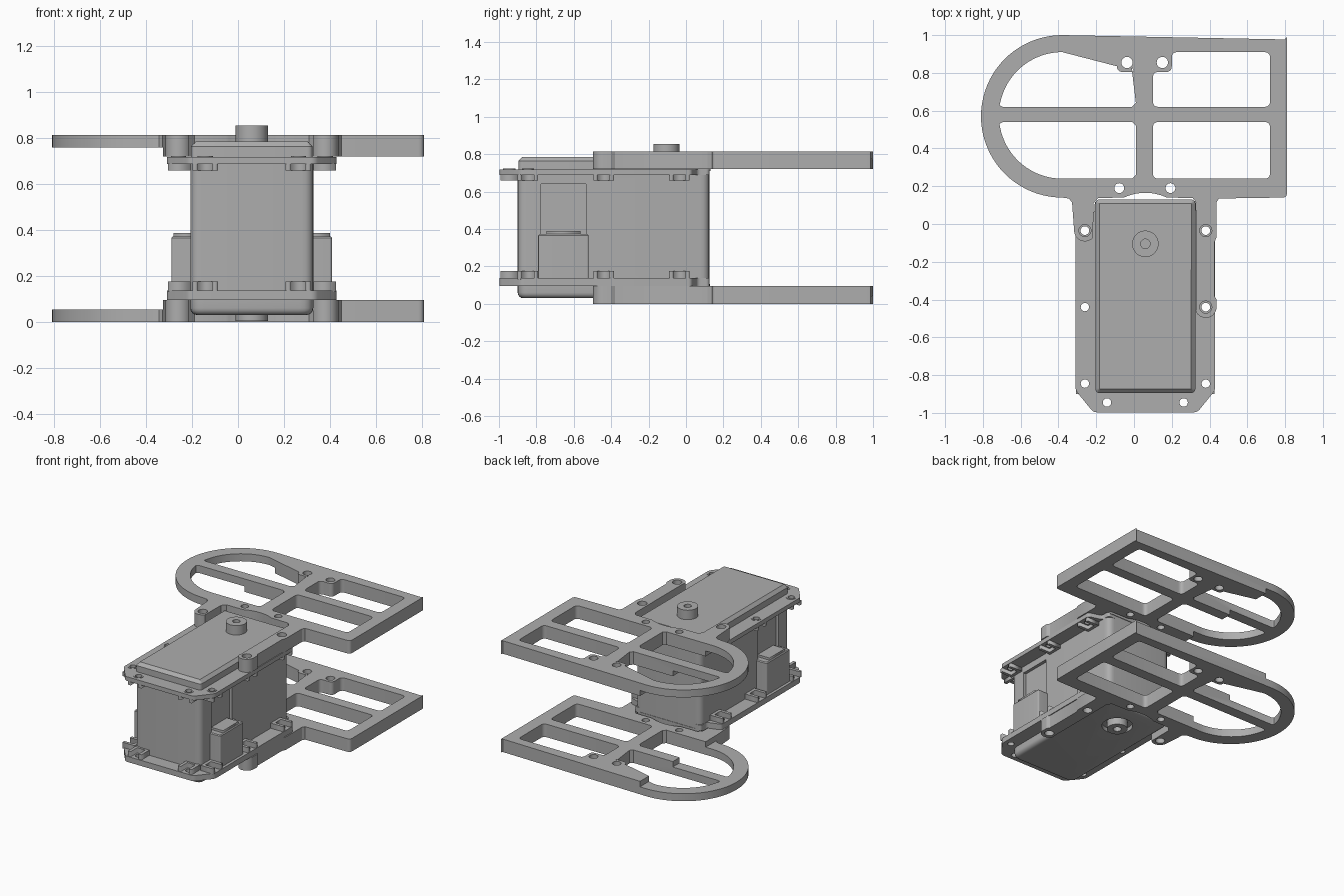
import bpy, bmesh
from math import radians, cos, sin
from mathutils import Vector

if "Cube" in bpy.data.objects:
    bpy.data.objects.remove(bpy.data.objects["Cube"], do_unlink=True)

grey = bpy.data.materials.new("plain_grey")
grey.use_nodes = True
grey.diffuse_color = (0.42, 0.42, 0.42, 1)
grey.node_tree.nodes["Principled BSDF"].inputs["Base Color"].default_value = grey.diffuse_color
MID = 0.06                       # centre line of the actuator
AXIS = (MID, -0.105)             # output shaft


def arc(cx, cy, r, a0, a1, n=24):
    return [(cx + r * cos(radians(a0 + (a1 - a0) * i / n)),
             cy + r * sin(radians(a0 + (a1 - a0) * i / n))) for i in range(n + 1)]


def circle(c, r, n=28):
    return arc(c[0], c[1], r, 0, 360, n)[:-1]


def fillet(pts, r, n=5):
    """Round every corner of a loop."""
    out = []
    for i, p in enumerate(pts):
        p, a, b = Vector(p), Vector(pts[i - 1]), Vector(pts[(i + 1) % len(pts)])
        d = min(r, (a - p).length * 0.45, (b - p).length * 0.45)
        s, e = p + (a - p).normalized() * d, p + (b - p).normalized() * d
        for k in range(n + 1):
            t = k / n
            out.append(s * (1 - t) ** 2 + p * 2 * t * (1 - t) + e * t * t)
    return [tuple(v) for v in out]


def rect(x0, x1, y0, y1):
    return [(x0, y0), (x1, y0), (x1, y1), (x0, y1)]


def plate(name, loops, z0, z1, bevel=None, segments=1):
    """Solid plate from an outline and hole loops."""
    cu = bpy.data.curves.new(name, 'CURVE')
    cu.dimensions, cu.fill_mode, cu.extrude = '2D', 'BOTH', (z1 - z0) / 2
    for loop in loops:
        sp = cu.splines.new('POLY')
        sp.points.add(len(loop) - 1)
        for pt, (x, y) in zip(sp.points, loop):
            pt.co = (x, y, 0, 1)
        sp.use_cyclic_u = True
    tmp = bpy.data.objects.new("helper", cu)
    bpy.context.collection.objects.link(tmp)
    dg = bpy.context.evaluated_depsgraph_get()
    me = bpy.data.meshes.new_from_object(tmp.evaluated_get(dg))
    bpy.data.objects.remove(tmp, do_unlink=True)
    bm = bmesh.new()
    bm.from_mesh(me)
    bmesh.ops.remove_doubles(bm, verts=bm.verts, dist=0.0002)
    bmesh.ops.translate(bm, verts=bm.verts, vec=(0, 0, (z0 + z1) / 2))
    if len(loops) == 1:
        bmesh.ops.dissolve_limit(bm, angle_limit=0.01, verts=bm.verts, edges=bm.edges)
    bmesh.ops.recalc_face_normals(bm, faces=bm.faces)
    if bevel:                    # soften one rim only
        zr = z1 if bevel > 0 else z0
        rim = [e for e in bm.edges if all(abs(v.co.z - zr) < 1e-4 for v in e.verts)]
        bmesh.ops.bevel(bm, geom=rim, offset=abs(bevel), segments=segments,
                        profile=0.5, affect='EDGES')
    bm.to_mesh(me)
    bm.free()
    me.materials.clear()
    me.materials.append(grey)
    ob = bpy.data.objects.new(name, me)
    bpy.context.collection.objects.link(ob)
    return ob


def cut(ob, cutter):
    m = ob.modifiers.new("cut", 'BOOLEAN')
    m.operation, m.solver, m.object = 'DIFFERENCE', 'EXACT', cutter
    bpy.context.view_layer.objects.active = ob
    bpy.ops.object.modifier_apply(modifier=m.name)
    bpy.data.objects.remove(cutter, do_unlink=True)


def smooth(ob):
    bpy.ops.object.select_all(action='DESELECT')
    ob.select_set(True)
    bpy.context.view_layer.objects.active = ob
    bpy.ops.object.shade_smooth_by_angle(angle=radians(30))


# Screw positions, with the outward direction of each
side_y = (-0.035, -0.44, -0.845)
screws = [((MID + s * 0.32, y), (s, 0)) for s in (-1, 1) for y in side_y]
screws += [((MID + s * 0.203, -0.945), (0, -1)) for s in (-1, 1)]

# Paired frames: rounded on the right, square on the left, with arms on the case
outline = fillet([(0.44, 0.14), (0.81, 0.14), (0.81, 1.0)], 0.025)[6:18]
outline += arc(-0.38, 0.57, 0.43, 90, 270, 40)
outline += [(-0.345, 0.135), (-0.328, 0.115)]
outline += arc(MID - 0.32, -0.035, 0.057, 180, 320, 14) + [(-0.215, 0.11), (-0.19, 0.138)]
outline += arc(*AXIS, 0.27, 115, 65, 14) + [(0.31, 0.138), (0.332, 0.11)]
outline += [(0.332, -0.44)] + arc(0.38, -0.44, 0.057, 200, 360, 14)
outline += [(0.437, -0.4), (0.425, -0.38), (0.425, -0.1), (0.437, -0.07), (0.437, 0.115), (0.45, 0.135)]

upper_left = fillet([(0.1, 0.62), (0.72, 0.62), (0.72, 0.91), (0.2, 0.91),
                     (0.2, 0.805), (0.1, 0.805)], 0.03)
lower_left = fillet(rect(0.1, 0.72, 0.24, 0.54), 0.03)
upper_right = fillet([(0.01, 0.805), (-0.09, 0.805), (-0.09, 0.91)], 0.03)[0:12]
upper_right += arc(-0.38, 0.575, 0.335, 90, 168, 20)
upper_right += [(-0.712, 0.628), (-0.695, 0.62), (-0.01, 0.62), (0.01, 0.64)]
lower_right = [(-0.695, 0.54), (-0.712, 0.53)] + arc(-0.38, 0.575, 0.335, 192, 270, 20)
lower_right += [(-0.01, 0.24), (0.01, 0.26), (0.01, 0.52), (-0.01, 0.54)]
frame_holes = [upper_left, lower_left, upper_right, lower_right]
frame_holes += [circle((x, 0.855), 0.03) for x in (-0.037, 0.15)]
frame_holes += [circle((x, 0.19), 0.026) for x in (-0.078, 0.193)]
frame_holes += [circle(p, 0.032) for p in ((-0.26, -0.035), (0.38, -0.035), (0.38, -0.44))]

for name, z0, z1, s0, s1 in (("lower_frame", 0, 0.095, 0.055, 0.2),
                             ("upper_frame", 0.72, 0.815, 0.6, 0.76)):
    frame = plate(name, [outline] + frame_holes, z0, z1)
    cut(frame, plate("helper", [rect(-1, -0.327, 0.05, 1.2)], s0, s1))
    smooth(frame)

# Case body with a recessed panel on each side
body = plate("case_body", [fillet(rect(-0.208, 0.328, -0.9, 0.125), 0.05)], 0.1, 0.715)
for s in (-1, 1):
    xs = sorted((MID + s * 0.245, MID + s * 0.4))
    cut(body, plate("helper", [rect(*xs, -0.775, -0.535)], 0.2, 0.64))
smooth(body)

# Flanges with screw holes
flange = fillet([(-0.31, -0.88), (-0.215, -0.997), (0.335, -0.997), (0.43, -0.88),
                 (0.43, 0.03), (0.328, 0.06), (0.328, 0.125), (-0.208, 0.125),
                 (-0.208, 0.06), (-0.31, 0.03)], 0.02)
holes = [circle(p, 0.023, 20) for p, d in screws]
smooth(plate("lower_flange", [flange] + holes, 0.096, 0.137))
smooth(plate("upper_flange", [flange] + holes, 0.688, 0.719))

# Slotted nut seats on the inner face of each flange
seat = [(-.055, -.052), (.055, -.052), (.055, .046), (.032, .046),
        (.032, -.03), (-.032, -.03), (-.032, .046), (-.055, .046)]
for (px, py), (dx, dy) in screws:
    pts = [(px + v * dx - u * dy, py + v * dy + u * dx) for u, v in seat]
    plate("lower_nut_seat", [pts], 0.13, 0.175)
    plate("upper_nut_seat", [pts], 0.66, 0.69)
    if not (py > -0.1 or (py > -0.5 and px > 0)):
        smooth(plate("screw_collar", [circle((px, py), 0.033), circle((px, py), 0.022)], 0.71, 0.722))

# Top and bottom covers
smooth(plate("top_cover", [fillet(rect(-0.205, 0.325, -0.895, 0.13), 0.025)], 0.71, 0.786, 0.022))
base = plate("bottom_cover", [fillet(rect(-0.208, 0.328, -0.9, 0.128), 0.06)], 0.03, 0.105, -0.03, 4)
cut(base, plate("helper", [circle(AXIS, 0.105)], 0, 0.06))
smooth(base)

# Output shaft and lower bearing
smooth(plate("output_shaft", [circle(AXIS, 0.07, 40), circle(AXIS, 0.025)], 0.78, 0.855))
smooth(plate("lower_bearing", [circle(AXIS, 0.07, 40), circle(AXIS, 0.028)], 0.003, 0.07))

# Cable sockets on both sides
for s, side in ((-1, "right"), (1, "left")):
    xs = sorted((MID + s * 0.23, MID + s * 0.35))
    smooth(plate(side + "_cable_socket", [fillet(rect(*xs, -0.79, -0.52), 0.012)], 0.13, 0.372, 0.006))
    xs = sorted((MID + s * 0.23, MID + s * 0.34))
    plate(side + "_socket_lid", [rect(*xs, -0.745, -0.565)], 0.36, 0.388)
